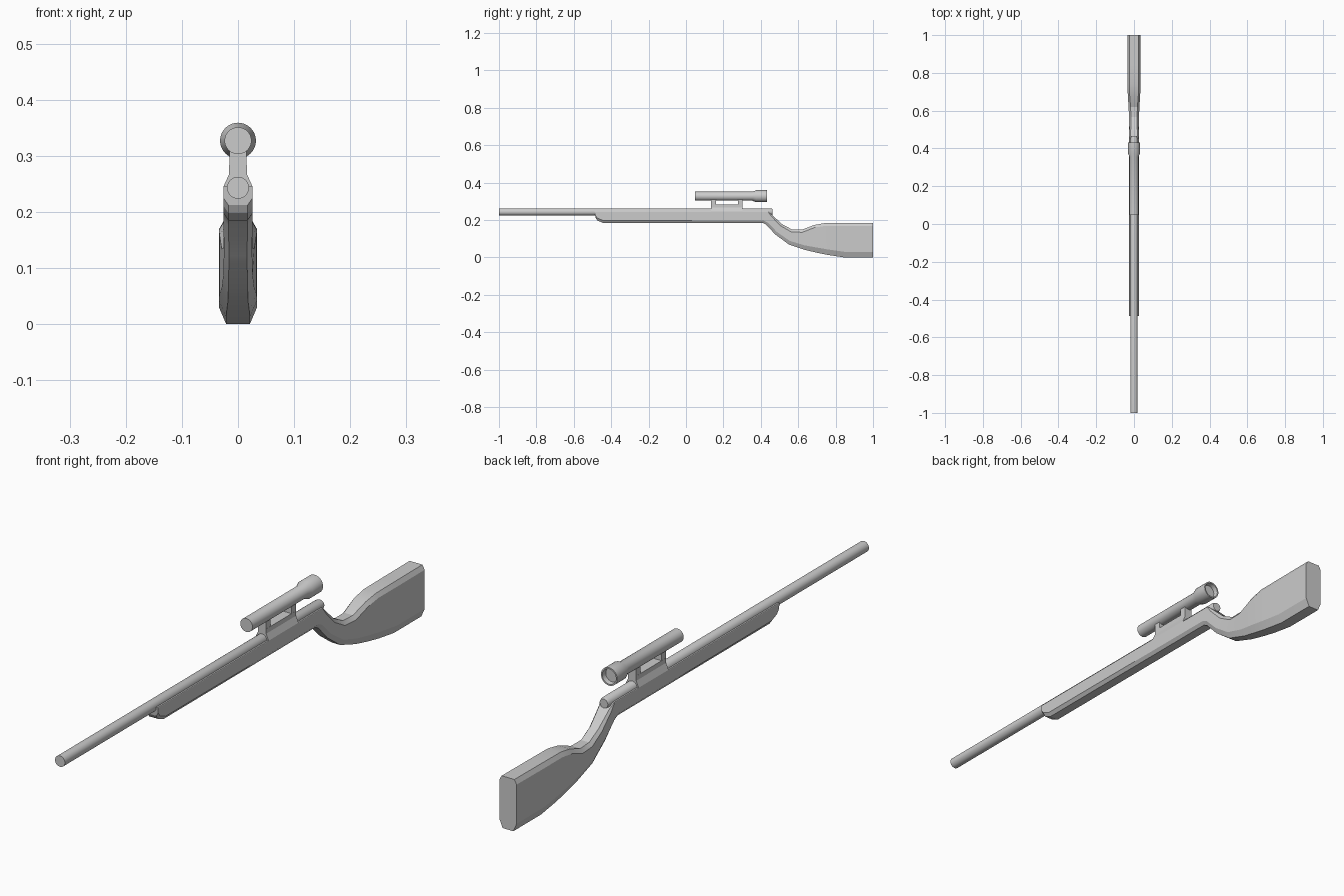
import bpy, bmesh, math
from mathutils import Vector


def finish(name, bm, angle):
    bmesh.ops.recalc_face_normals(bm, faces=bm.faces)
    mesh = bpy.data.meshes.new(name)
    bm.to_mesh(mesh)
    bm.free()
    ob = bpy.data.objects.new(name, mesh)
    bpy.context.collection.objects.link(ob)
    bpy.ops.object.select_all(action='DESELECT')
    ob.select_set(True)
    bpy.context.view_layer.objects.active = ob
    bpy.ops.object.shade_smooth_by_angle(angle=math.radians(angle))
    return ob


def skin(name, rings, angle=20):
    """Join equal-sized loops of points into a capped solid."""
    bm = bmesh.new()
    loops = [[bm.verts.new(p) for p in r] for r in rings]
    n = len(loops[0])
    for a, b in zip(loops, loops[1:]):
        for i in range(n):
            bm.faces.new((a[i], a[(i + 1) % n], b[(i + 1) % n], b[i]))
    bm.faces.new(loops[0])
    bm.faces.new(loops[-1])
    return finish(name, bm, angle)


def tube(name, z, profile, sides=32):
    """Lathe (y, radius) points about a line along y."""
    rings = []
    for y, r in profile:
        rings.append([(r * math.cos(2 * math.pi * i / sides), y,
                       z + r * math.sin(2 * math.pi * i / sides)) for i in range(sides)])
    return skin(name, rings, 30)


def stock_ring(by, bz, ty, tz, w, wb, cb, wt, ct):
    """Chamfered section between a bottom and a top point."""
    bot, top = Vector((0, by, bz)), Vector((0, ty, tz))
    up = (top - bot).normalized()
    half = [(wb, bot), (w, bot + up * cb), (w, top - up * ct), (wt, top)]
    right = [p + Vector((x, 0, 0)) for x, p in half]
    left = [p - Vector((x, 0, 0)) for x, p in reversed(half)]
    return right + left


# Stock: fore-end, wrist and butt in one loft
sections = [
    (-0.484, 0.212, -0.488, 0.245, 0.026, 0.017, 0.013, 0.025, 0.002),
    (-0.475, 0.198, -0.475, 0.245, 0.026, 0.017, 0.013, 0.025, 0.002),
    (-0.445, 0.185, -0.445, 0.245, 0.026, 0.017, 0.013, 0.025, 0.002),
    (0.410, 0.185, 0.440, 0.245, 0.026, 0.017, 0.013, 0.025, 0.002),
    (0.428, 0.175, 0.462, 0.225, 0.026, 0.017, 0.014, 0.020, 0.008),
    (0.478, 0.122, 0.515, 0.177, 0.025, 0.016, 0.016, 0.016, 0.012),
    (0.550, 0.069, 0.567, 0.149, 0.026, 0.017, 0.020, 0.016, 0.014),
    (0.635, 0.040, 0.620, 0.148, 0.029, 0.018, 0.025, 0.018, 0.014),
    (0.700, 0.025, 0.685, 0.173, 0.033, 0.020, 0.028, 0.023, 0.014),
    (0.760, 0.013, 0.740, 0.183, 0.034, 0.021, 0.030, 0.025, 0.015),
    (0.845, 0.000, 0.845, 0.184, 0.034, 0.021, 0.030, 0.025, 0.016),
    (1.000, 0.000, 1.000, 0.185, 0.034, 0.021, 0.030, 0.025, 0.016),
]
skin("stock", [stock_ring(*s) for s in sections])

# Barrel running back through the receiver
tube("barrel", 0.243, [(-1.0, 0.0195), (0.452, 0.0195), (0.462, 0.016)])

# Scope tube with flared, hollow eyepiece
tube("scope", 0.327, [(0.047, 0.024), (0.355, 0.024), (0.375, 0.032), (0.432, 0.032),
                      (0.432, 0.027), (0.415, 0.025)])

# Scope mount base
half = [(0.026, 0.235), (0.026, 0.245), (0.016, 0.267), (0.016, 0.284)]
outline = half + [(-x, z) for x, z in reversed(half)]
skin("mount_base", [[(x, y, z) for x, z in outline] for y in (0.135, 0.303)])

# Scope mount posts
for label, y0, y1 in (("front", 0.135, 0.16), ("rear", 0.278, 0.303)):
    corners = [(-0.0155, y0), (0.0155, y0), (0.0155, y1), (-0.0155, y1)]
    skin("mount_post_" + label, [[(x, y, z) for x, y in corners] for z in (0.28, 0.315)])
